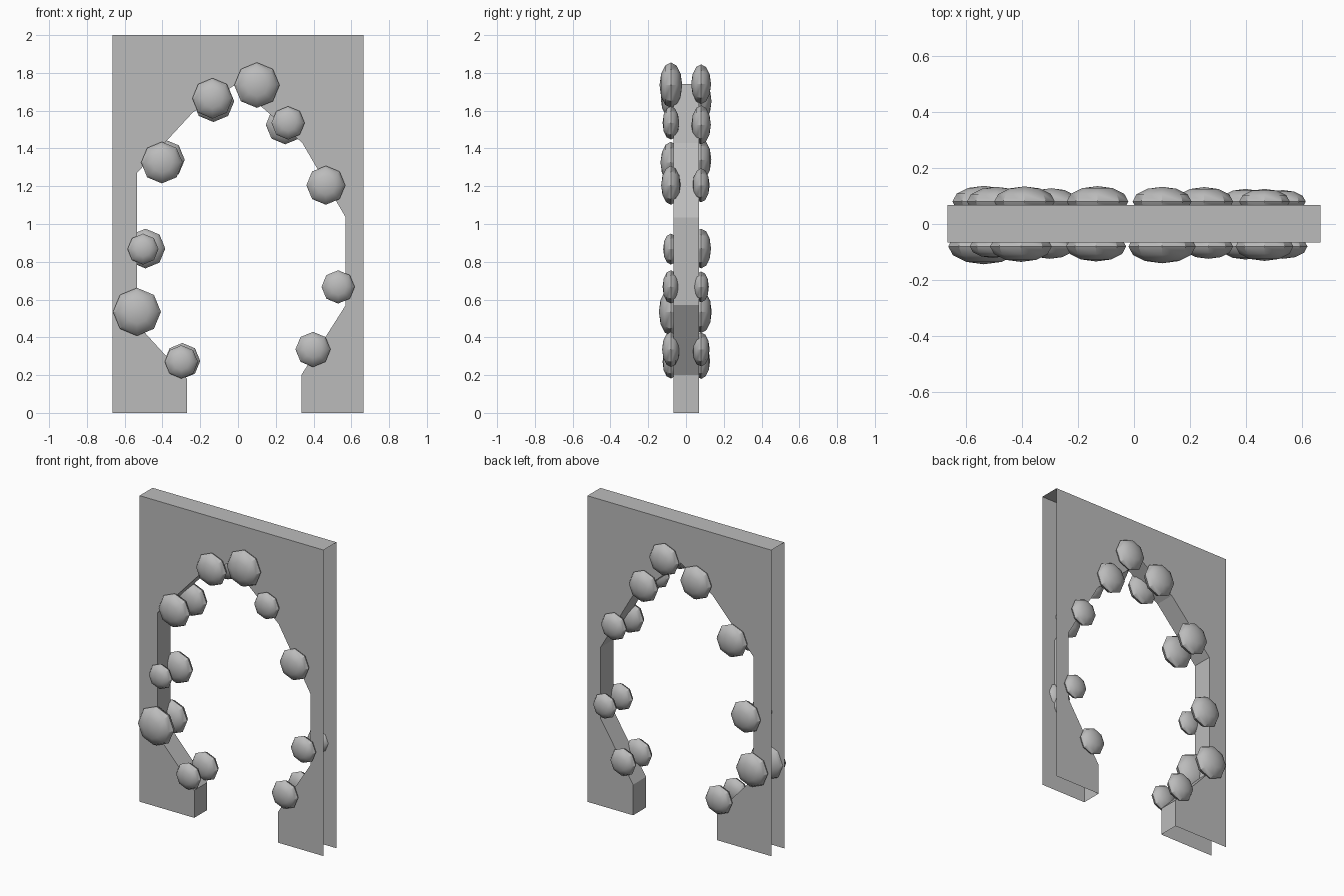
import bpy, bmesh
from math import radians
from mathutils import Matrix

cube = bpy.data.objects.get("Cube")
if cube:
    bpy.data.objects.remove(cube, do_unlink=True)

grey = bpy.data.materials.new("stone grey")
grey.use_nodes = True
colour = (0.5, 0.5, 0.5, 1)
grey.diffuse_color = colour
grey.node_tree.nodes["Principled BSDF"].inputs["Base Color"].default_value = colour


def add_object(name, bm):
    mesh = bpy.data.meshes.new(name)
    bm.to_mesh(mesh)
    bm.free()
    mesh.materials.append(grey)
    obj = bpy.data.objects.new(name, mesh)
    bpy.context.collection.objects.link(obj)
    return obj


# Wall slab: two plates joined by the arch lining and the top, open at sides and base
HALF, HEIGHT = 0.665, 2.0
FRONT, BACK = -0.066, 0.068
arch = [(-0.27, 0), (-0.27, 0.18), (-0.535, 0.47), (-0.535, 1.27), (-0.24, 1.59),
        (-0.01, 1.74), (0.34, 1.43), (0.57, 1.035), (0.57, 0.57), (0.335, 0.2), (0.335, 0)]
outline = [(-HALF, 0)] + arch + [(HALF, 0), (HALF, HEIGHT), (-HALF, HEIGHT)]

bm = bmesh.new()
front = [bm.verts.new((x, FRONT, z)) for x, z in outline]
back = [bm.verts.new((x, BACK, z)) for x, z in outline]
bm.faces.new(front)
bm.faces.new(back[::-1])
n = len(outline)
for i in list(range(1, len(arch))) + [n - 2]:
    j = (i + 1) % n
    bm.faces.new((front[j], front[i], back[i], back[j]))
add_object("arch_wall", bm)

# Flattened stones around the opening: x, z, radius
front_stones = [
    (0.1, 1.735, 0.12), (-0.135, 1.665, 0.107), (0.265, 1.535, 0.088),
    (0.465, 1.205, 0.103), (0.53, 0.667, 0.088), (0.397, 0.336, 0.093),
    (-0.3, 0.27, 0.088), (-0.535, 0.535, 0.127), (-0.503, 0.867, 0.082),
    (-0.403, 1.325, 0.11)]
back_stones = [
    (0.1, 1.74, 0.105), (-0.13, 1.65, 0.11), (0.25, 1.525, 0.103),
    (0.465, 1.205, 0.09), (0.53, 0.667, 0.082), (0.397, 0.336, 0.09),
    (-0.295, 0.275, 0.095), (-0.535, 0.535, 0.112), (-0.49, 0.87, 0.105),
    (-0.39, 1.34, 0.108)]


def add_stones(side, y, stones):
    for k, (x, z, r) in enumerate(stones, 1):
        bm = bmesh.new()
        bmesh.ops.create_uvsphere(bm, u_segments=8, v_segments=6, radius=r)
        bm.transform(Matrix.Translation((x, y, z))
                     @ Matrix.Diagonal((1, 0.5, 1, 1))
                     @ Matrix.Rotation(radians(90), 4, "X"))
        stone = add_object(f"{side}_stone_{k}", bm)
        bpy.ops.object.select_all(action="DESELECT")
        stone.select_set(True)
        bpy.context.view_layer.objects.active = stone
        bpy.ops.object.shade_smooth_by_angle(angle=radians(40))


add_stones("front", -0.08, front_stones)
add_stones("back", 0.08, back_stones)
